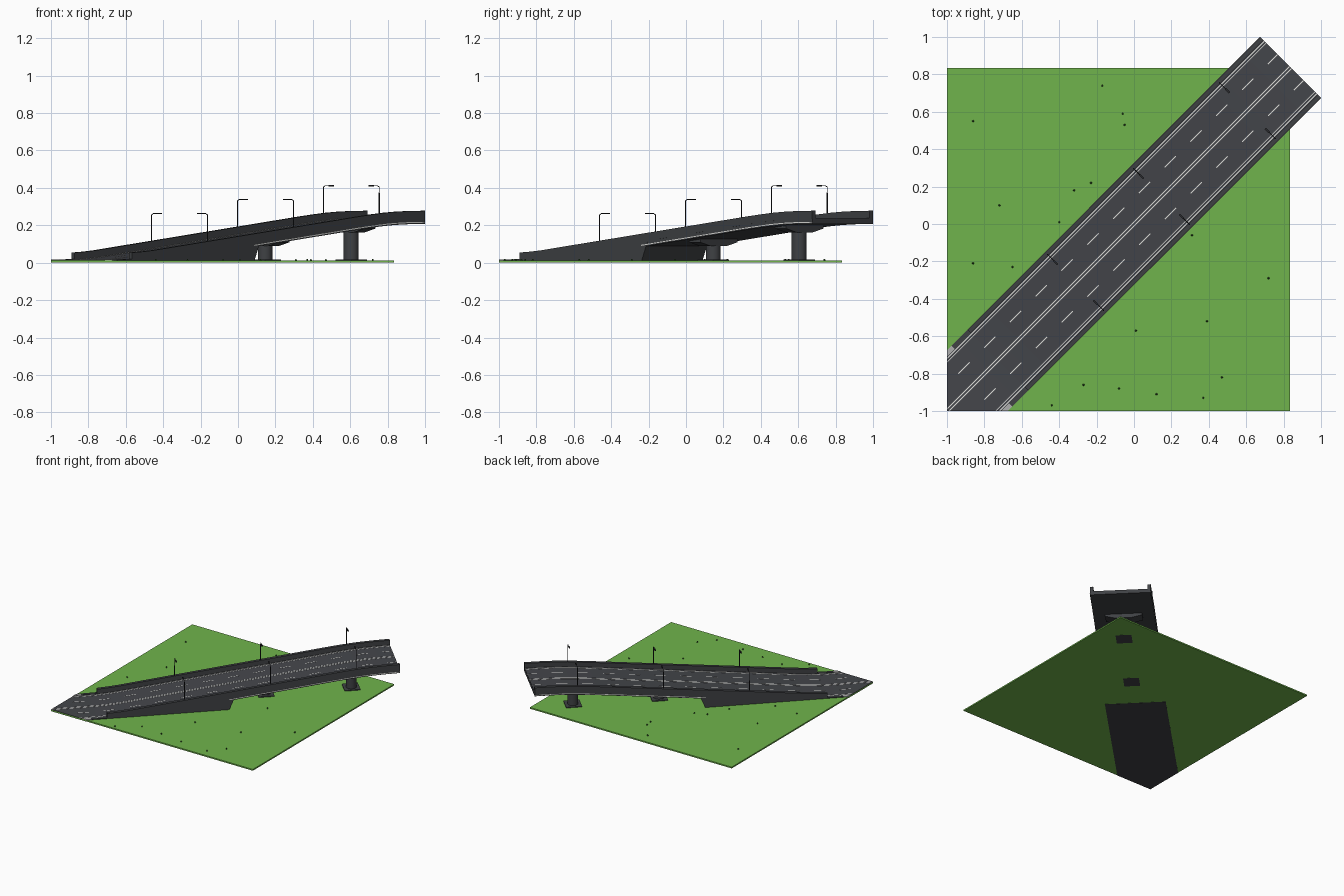
import bpy, bmesh, math
from mathutils import Matrix, Vector

if "Cube" in bpy.data.objects:
    bpy.data.objects.remove(bpy.data.objects["Cube"])

def material(name, rgb):
    m = bpy.data.materials.new(name)
    m.diffuse_color = (*rgb, 1)
    m.use_nodes = True
    m.node_tree.nodes["Principled BSDF"].inputs["Base Color"].default_value = m.diffuse_color
    return m

GRASS = material("grass green", (0.162, 0.455, 0.072))
ASPHALT = material("asphalt grey", (0.058, 0.061, 0.070))
CONCRETE = material("dark concrete", (0.050, 0.053, 0.058))
WHITE = material("line white", (0.75, 0.75, 0.72))
KERB = material("kerb grey", (0.42, 0.42, 0.42))
METAL = material("lamp metal", (0.022, 0.023, 0.026))
TUFT = material("tuft green", (0.03, 0.10, 0.02))

# Bridge space: X runs along the road, Y across it; turned 45 degrees into the world
TURN = Matrix.Rotation(math.radians(45), 4, 'Z')
START, END, HALF = -1.70, 1.184, 0.23
PROFILE = [(-1.70, .014), (-1.10, .014), (-1.03, .0155), (-0.95, .020), (-0.87, .027),
           (0.70, .2095), (0.80, .220), (0.88, .2275), (0.96, .233), (1.06, .237), (1.184, .239)]

def road_z(s):
    for (a, za), (b, zb) in zip(PROFILE, PROFILE[1:]):
        if s <= b:
            return za + (zb - za) * (s - a) / (b - a)
    return PROFILE[-1][1]

def finish(name, bm, mat, turn=True, smooth=False):
    if turn:
        bm.transform(TURN)
    bmesh.ops.recalc_face_normals(bm, faces=bm.faces[:])
    me = bpy.data.meshes.new(name)
    bm.to_mesh(me)
    bm.free()
    me.materials.append(mat)
    ob = bpy.data.objects.new(name, me)
    bpy.context.collection.objects.link(ob)
    if smooth:
        bpy.context.view_layer.objects.active = ob
        ob.select_set(True)
        bpy.ops.object.shade_smooth_by_angle()
        ob.select_set(False)
    return ob

def strip(bm, s0, s1, t0, t1, lo, hi, floor=None, slant=0):
    """Bar following the road profile; floor gives a flat bottom, slant leans its far end."""
    stations = [s0] + [s for s, _ in PROFILE if s0 < s < s1] + [s1]
    rings = []
    for s in stations:
        z = road_z(s)
        zb = z + lo if floor is None else floor
        sb = s - slant if s == s1 else s
        rings.append([bm.verts.new(p) for p in
                      ((sb, t0, zb), (sb, t1, zb), (s, t1, z + hi), (s, t0, z + hi))])
    for a, b in zip(rings, rings[1:]):
        for i in range(4):
            j = (i + 1) % 4
            bm.faces.new((a[i], a[j], b[j], b[i]))
    bm.faces.new(rings[0])
    bm.faces.new(rings[-1][::-1])

def clip(bm):
    """Trim everything to the corner of the ground plate."""
    for n in (Vector((-1, 0, 0)), Vector((0, -1, 0))):
        inv = TURN.inverted()
        cut = bmesh.ops.bisect_plane(bm, geom=bm.verts[:] + bm.edges[:] + bm.faces[:], dist=1e-6,
                                     plane_co=inv @ -Vector((1, 1, 0)), plane_no=inv.to_3x3() @ n,
                                     clear_outer=True)
        edges = [e for e in cut['geom_cut'] if isinstance(e, bmesh.types.BMEdge)]
        if edges:
            bmesh.ops.holes_fill(bm, edges=edges, sides=0)

def strips(name, mat, items):
    bm = bmesh.new()
    for it in items:
        strip(bm, *it)
    clip(bm)
    return finish(name, bm, mat)

def box(bm, lo, hi):
    mid = [(a + b) / 2 for a, b in zip(lo, hi)]
    size = [b - a for a, b in zip(lo, hi)]
    bmesh.ops.create_cube(bm, size=1, matrix=Matrix.Translation(mid) @ Matrix.Diagonal((*size, 1)))

def rod(bm, a, b, r1, r2, n):
    a, b = Vector(a), Vector(b)
    d = b - a
    m = Matrix.Translation((a + b) / 2) @ d.to_track_quat('Z', 'Y').to_matrix().to_4x4()
    bmesh.ops.create_cone(bm, cap_ends=True, segments=n, radius1=r1, radius2=r2, depth=d.length, matrix=m)

# Ground plate
bm = bmesh.new()
box(bm, (-1, -1, 0.001), (0.835, 0.835, 0.012))
finish("ground", bm, GRASS, turn=False)

# Grass tufts
spots = [(-.17, .74), (-.06, .59), (-.05, .53), (-.86, .55), (-.23, .22), (-.32, .18), (-.72, .10),
         (-.40, .01), (-.86, -.21), (-.65, -.23), (.72, -.29), (.31, -.06), (.39, -.52), (.01, -.57),
         (.47, -.82), (-.27, -.86), (-.08, -.88), (.12, -.91), (.37, -.93), (-.44, -.97)]
bm = bmesh.new()
for x, y in spots:
    rod(bm, (x, y, .011), (x, y, .021), .006, .003, 6)
finish("grass_tufts", bm, TUFT, turn=False)

# Ramp, deck slab and parapets
SEAM = -0.06
RIM = 0.205
strips("ramp_fill", CONCRETE, [(START, SEAM, -HALF, HALF, 0, -.004, 0, .05)])
strips("deck_slab", CONCRETE, [(SEAM - .05, END, -HALF + .001, HALF - .001, -.031, -.004)])
strips("road_surface", ASPHALT, [(START, END, -RIM, RIM, -.004, 0)])
strips("parapets", CONCRETE, [(-1.03, END, t, t + HALF - RIM, -.004, .039) for t in (-HALF, RIM)])
strips("low_kerbs", CONCRETE, [(-1.15, -1.03, t, t + HALF - RIM, -.004, .004) for t in (-HALF, RIM)])
strips("kerb_ends", KERB, [(START, -1.15, t, t + HALF - RIM, -.004, .004) for t in (-HALF, RIM)])

# Pale strips along the lower outer edge of the open deck
strips("edge_strips", WHITE, [(SEAM - .05, END, t - .001, t + .001, -.025, -.020) for t in (-HALF, HALF)])

# Painted road markings
lines = [(START, END, t - .0025, t + .0025, 0, .001) for t in (-.198, -.184, -.008, .008, .184, .198)]
strips("solid_lines", WHITE, lines)
dashes = []
for k in range(15):
    s = -1.62 + k * .195
    dashes += [(s, min(s + .085, END), t - .003, t + .003, 0, .001) for t in (-.098, .098)]
strips("lane_dashes", WHITE, dashes)

# Piers: footing, round column and flared cap
for i, s in enumerate((.206, .856), 1):
    under = road_z(s) - .031
    bm = bmesh.new()
    box(bm, (s - .06, -.06, 0), (s + .06, .06, .018))
    finish(f"pier_footing_{i}", bm, CONCRETE)
    bm = bmesh.new()
    rod(bm, (s, 0, .015), (s, 0, under - .025), .04, .04, 24)
    finish(f"pier_column_{i}", bm, CONCRETE, smooth=True)
    bm = bmesh.new()
    outline = [(-.06, -.032), (.06, -.032), (.14, -.012), (.14, .008), (-.14, .008), (-.14, -.012)]
    face = bm.faces.new([bm.verts.new((s - .042, t, under + z)) for t, z in outline])
    ext = bmesh.ops.extrude_face_region(bm, geom=[face])
    bmesh.ops.translate(bm, vec=(.084, 0, 0),
                        verts=[v for v in ext['geom'] if isinstance(v, bmesh.types.BMVert)])
    finish(f"pier_cap_{i}", bm, CONCRETE)

# Street lamps on both sides, arms pointing inward
for i, s in enumerate((-.442, .208, .857), 1):
    for side, label in ((1, "left"), (-1, "right")):
        z = road_z(s)
        top = z + .186
        t = .211
        bm = bmesh.new()
        rod(bm, (s, side * t, z), (s, side * t, top - .006), .0035, .0025, 8)
        rod(bm, (s, side * t, top - .007), (s, side * (t - .012), top), .0022, .0022, 8)
        rod(bm, (s, side * (t - .011), top), (s, side * (t - .05), top), .0022, .0022, 8)
        y0, y1 = sorted((side * (t - .045), side * (t - .075)))
        box(bm, (s - .005, y0, top - .003), (s + .005, y1, top + .003))
        finish(f"street_lamp_{label}_{i}", bm, METAL)
